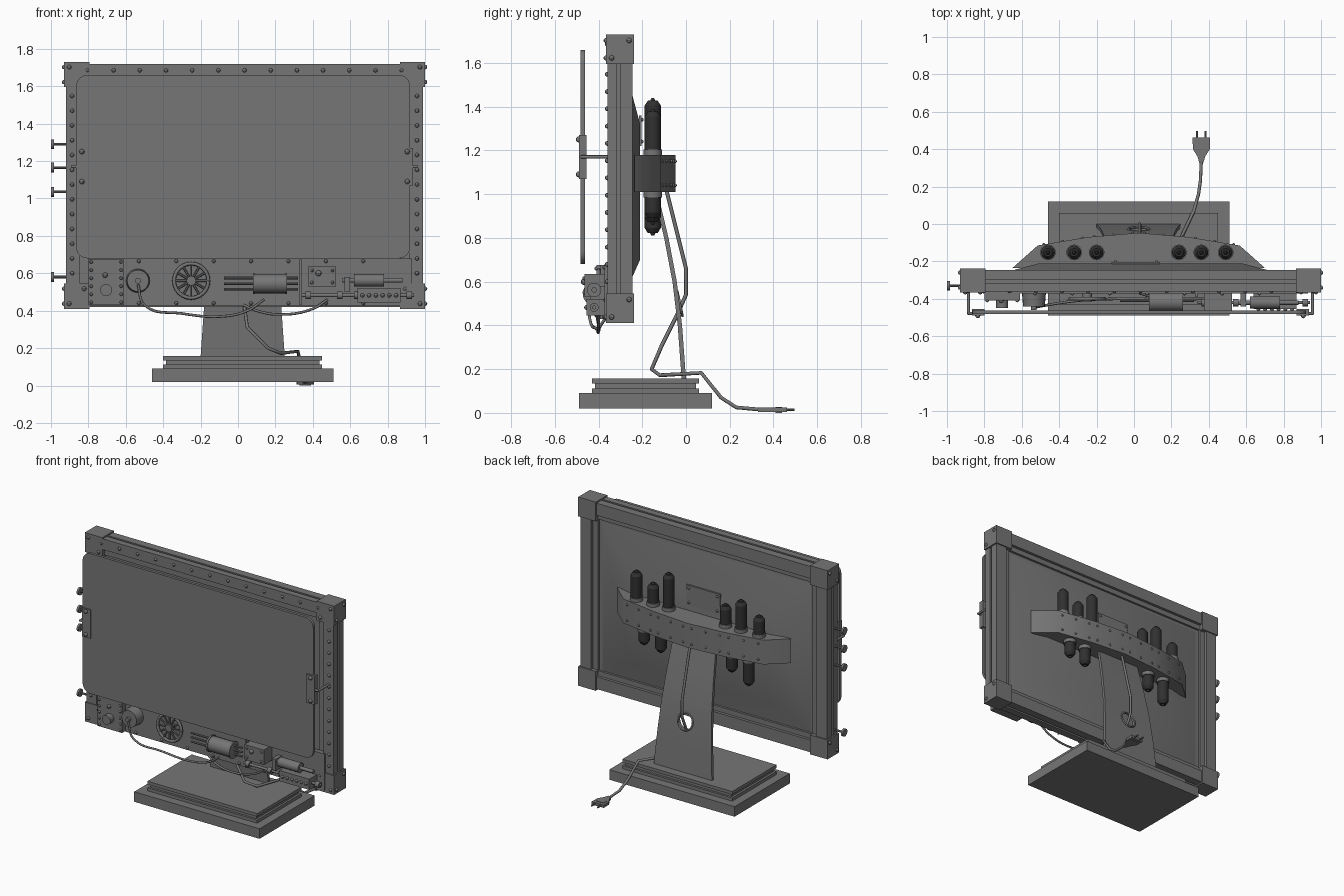
import bpy, bmesh, math
from mathutils import Vector, Matrix

if "Cube" in bpy.data.objects:
    bpy.data.objects.remove(bpy.data.objects["Cube"])


def material(name, value):
    m = bpy.data.materials.new(name)
    m.use_nodes = True
    col = (value, value, value, 1)
    m.diffuse_color = col
    m.node_tree.nodes["Principled BSDF"].inputs["Base Color"].default_value = col
    return m


GREY = material("metal grey", 0.18)
DARK = material("dark tube", 0.03)
CX, CZ, SX = 0.035, 1.07, 0.025   # frame centre x and z, stand centre x
parts = []


def finish(name, bm, mat=GREY):
    bmesh.ops.recalc_face_normals(bm, faces=bm.faces)
    me = bpy.data.meshes.new(name)
    bm.to_mesh(me)
    bm.free()
    me.materials.append(mat)
    ob = bpy.data.objects.new(name, me)
    bpy.context.collection.objects.link(ob)
    parts.append(ob)
    return ob


def box(bm, x, y, z):
    size = [b - a for a, b in (x, y, z)]
    mid = [(a + b) / 2 for a, b in (x, y, z)]
    return bmesh.ops.create_cube(bm, size=1, matrix=Matrix.Translation(mid) @ Matrix.Diagonal((*size, 1)))["verts"]


def cyl(bm, a, b, r, r2=None, segs=20):
    a, b = Vector(a), Vector(b)
    rot = (b - a).to_track_quat('Z', 'Y').to_matrix().to_4x4()
    bmesh.ops.create_cone(bm, cap_ends=True, segments=segs, radius1=r, radius2=r if r2 is None else r2,
                          depth=(b - a).length, matrix=Matrix.Translation((a + b) / 2) @ rot)


def dome(bm, p, r=0.012):
    bmesh.ops.create_uvsphere(bm, u_segments=8, v_segments=6, radius=r, matrix=Matrix.Translation(p))


def prism(bm, pts, push):
    f = bm.faces.new([bm.verts.new(p) for p in pts])
    new = bmesh.ops.extrude_face_region(bm, geom=[f])["geom"]
    bmesh.ops.translate(bm, vec=push, verts=[v for v in new if isinstance(v, bmesh.types.BMVert)])


def frame(bm, outx, inx, outz, inz, y):
    for s in (-1, 1):
        box(bm, sorted((CX + s * inx, CX + s * outx)), y, (CZ - outz, CZ + outz))
        box(bm, (CX - inx, CX + inx), y, sorted((CZ + s * inz, CZ + s * outz)))


def tube(name, pts, r, smooth=True):
    cu = bpy.data.curves.new(name, 'CURVE')
    cu.dimensions = '3D'
    cu.bevel_depth, cu.bevel_resolution, cu.use_fill_caps = r, 2, True
    sp = cu.splines.new('BEZIER' if smooth else 'POLY')
    knots = sp.bezier_points if smooth else sp.points
    knots.add(len(pts) - 1)
    for k, p in zip(knots, pts):
        if smooth:
            k.co = p
            k.handle_left_type = k.handle_right_type = 'AUTO'
        else:
            k.co = (*p, 1)
    cu.resolution_u = 6
    cu.materials.append(GREY)
    bpy.context.collection.objects.link(bpy.data.objects.new(name, cu))


# Stepped base
bm = bmesh.new()
for hx, hy, z in ((0.485, 0.305, (0.02, 0.09)), (0.425, 0.245, (0.09, 0.112)),
                  (0.41, 0.23, (0.112, 0.135)), (0.425, 0.245, (0.135, 0.157))):
    box(bm, (SX - hx, SX + hx), (-0.185 - hy, -0.185 + hy), z)
finish("base", bm)

# Leaning, tapered stand plate with a round cable hole
bm = bmesh.new()
side = [(0, 0.155), (-0.018, 0.4), (-0.042, 0.6), (-0.08, 0.8), (-0.135, 1.03)]
prism(bm, [(-1, y, z) for y, z in side] + [(-1, y - 0.02, z) for y, z in reversed(side)], (2, 0, 0))
for v in bm.verts:
    v.co.x = SX + v.co.x * (0.225 - 0.07 * (v.co.z - 0.155))
stand = finish("stand", bm)
bm = bmesh.new()
cyl(bm, (SX, -0.2, 0.5), (SX, 0.2, 0.5), 0.055, segs=28)
cutter = finish("hole_cutter", bm)
parts.remove(cutter)
cutter.hide_render = True
mod = stand.modifiers.new("hole", 'BOOLEAN')
mod.operation, mod.object = 'DIFFERENCE', cutter
bpy.context.view_layer.objects.active = stand
bpy.ops.object.modifier_apply(modifier="hole")
bpy.data.objects.remove(cutter)
ring = [(SX + 0.057 * math.cos(a), -0.04 + 0.012 * (1 - math.sin(a)), 0.5 + 0.057 * math.sin(a))
        for a in [i * math.tau / 24 for i in range(25)]]
tube("hole_rim", ring, 0.006, False)

# Frame rails, corner blocks and inner board
bm = bmesh.new()
frame(bm, 0.955, 0.88, 0.65, 0.575, (-0.36, -0.315))
frame(bm, 0.955, 0.87, 0.65, 0.565, (-0.3, -0.245))
frame(bm, 0.93, 0.83, 0.63, 0.53, (-0.34, -0.265))
finish("frame_rails", bm)
bm = bmesh.new()
for sx in (-1, 1):
    for sz in (-1, 1):
        x, z = CX + sx * 0.8975, CZ + sz * 0.5925
        box(bm, (x - 0.0675, x + 0.0675), (-0.365, -0.237), (z - 0.0675, z + 0.0675))
        for d in (-0.04, 0.04):
            dome(bm, (x + d, -0.365, z + d * sx * sz))
            dome(bm, (CX + sx * 0.965, -0.3 + d, z + d))
finish("corner_blocks", bm)
bm = bmesh.new()
box(bm, (CX - 0.89, CX + 0.89), (-0.33, -0.28), (CZ - 0.59, CZ + 0.59))
finish("inner_board", bm)

# Bulged rear panel with a small screwed plate
bm = bmesh.new()
for v in box(bm, (-0.81, 0.88), (-0.29, -0.21), (0.52, 1.62)):
    if v.co.y > -0.25:
        v.co.x = CX + (v.co.x - CX) * 0.64
        v.co.z = 0.7 if v.co.z < 1 else 1.32
finish("rear_panel", bm)
bm = bmesh.new()
box(bm, (-0.12, 0.14), (-0.215, -0.203), (1.22, 1.36))
for x in (-0.1, 0.12):
    for z in (1.24, 1.34):
        dome(bm, (x, -0.203, z), 0.009)
finish("rear_plate", bm)

# Curved rear bar that carries the tubes
curve = [(0.54, -0.115), (0.27, -0.07), (0, -0.047), (-0.27, -0.07), (-0.54, -0.115)]
bm = bmesh.new()
prism(bm, [(x + SX, y, 1.01) for x, y in [(0.675, -0.235)] + curve + [(-0.675, -0.235)]], (0, 0, 0.17))
for (x, y), (x2, y2) in zip(curve, curve[1:]):
    for t in (0.12, 0.5, 0.88):
        for z in (1.04, 1.15):
            dome(bm, (SX + x + (x2 - x) * t, y + (y2 - y) * t, z), 0.008)
finish("tube_bar", bm)

# Dark glass tubes with collars
tubes, collars = bmesh.new(), bmesh.new()
TOPS = {0.49: 1.39, 0.36: 1.34, 0.24: 1.44, -0.2: 1.34, -0.32: 1.4, -0.46: 1.33}
LOWS = {0.43: 0.88, 0.3: 0.86, -0.25: 0.87, -0.38: 0.81}
for table, root, d in ((TOPS, 1.18, 1), (LOWS, 1.01, -1)):
    for x, tip in table.items():
        at = lambda z: (x, -0.152, z)
        cyl(collars, at(root - d * 0.01), at(root + d * 0.025), 0.042)
        cyl(tubes, at(root), at(tip - d * 0.035), 0.037)
        cyl(tubes, at(tip - d * 0.035), at(tip - d * 0.012), 0.037, 0.022)
        cyl(tubes, at(tip - d * 0.012), at(tip), 0.012, 0.006)
finish("glass_tubes", tubes, DARK)
finish("tube_collars", collars)

# Front plate with rounded corners
bm = bmesh.new()
box(bm, (-0.865, 0.92), (-0.482, -0.462), (0.68, 1.66))
edges = [e for e in bm.edges if abs(e.verts[0].co.y - e.verts[1].co.y) > 0.01]
bmesh.ops.bevel(bm, geom=edges, offset=0.06, segments=6, profile=0.5, affect='EDGES')
finish("front_plate", bm)

# Side brackets holding the front plate
bm = bmesh.new()
for s in (-1, 1):
    px = lambda d: CX + 0.0 + s * d
    box(bm, sorted((px(0.835), px(0.9))), (-0.49, -0.455), (1.07, 1.27))
    cyl(bm, (px(0.885), -0.478, 1.17), (px(0.925), -0.478, 1.17), 0.008)
    cyl(bm, (px(0.92), -0.48, 1.17), (px(0.92), -0.35, 1.17), 0.008)
    for z in (1.09, 1.25):
        dome(bm, (px(0.87), -0.49, z), 0.014)
finish("plate_brackets", bm)

# Screws along the frame
bm = bmesh.new()
for i in range(13):
    dome(bm, (CX - 0.84 + i * 0.14, -0.36, 1.685), 0.011)
    for s in (-1, 1):
        dome(bm, (CX + s * 0.922, -0.36, 0.6 + i * 0.079), 0.011)
finish("frame_screws", bm)

# Small valve handles on the right edge
bm = bmesh.new()
for z in (1.29, 1.165, 1.035, 0.58):
    cyl(bm, (-0.92, -0.33, z), (-0.985, -0.33, z), 0.007, segs=10)
    cyl(bm, (-0.985, -0.33, z), (-1, -0.33, z), 0.026)
finish("valve_handles", bm)

# Control strip: backing, bolted side plate and knobs
bm = bmesh.new()
box(bm, (-0.8, 0.93), (-0.372, -0.34), (0.425, 0.68))
box(bm, (-0.8, -0.61), (-0.41, -0.36), (0.43, 0.675))
box(bm, (0.33, 0.34), (-0.39, -0.36), (0.43, 0.675))
for i in range(6):
    for x in (-0.785, -0.625):
        dome(bm, (x, -0.41, 0.445 + i * 0.043), 0.009)
for i in range(7):
    for z in (0.44, 0.665):
        dome(bm, (-0.53 + i * 0.2, -0.372, z), 0.01)
finish("control_strip", bm)
bm = bmesh.new()
cyl(bm, (-0.705, -0.4, 0.51), (-0.705, -0.45, 0.51), 0.032)
cyl(bm, (-0.535, -0.36, 0.56), (-0.535, -0.44, 0.56), 0.065, 0.058)
cyl(bm, (-0.535, -0.44, 0.56), (-0.535, -0.46, 0.56), 0.015)
dome(bm, (-0.71, -0.41, 0.59), 0.014)
finish("knobs", bm)

# Spoked wheel
bm = bmesh.new()
hub = Vector((-0.25, -0.4, 0.56))
cyl(bm, hub + Vector((0, 0.03, 0)), hub - Vector((0, 0.015, 0)), 0.025)
rim = [hub + Vector((math.cos(a), 0, math.sin(a))) * 0.092 for a in [i * math.tau / 24 for i in range(25)]]
for p in rim[::2]:
    cyl(bm, hub, p, 0.006, segs=6)
finish("wheel_spokes", bm)
tube("wheel_rim", rim, 0.01, False)

# Cylinders, pipes, gearbox and piston
bm = bmesh.new()
cyl(bm, (0.08, -0.415, 0.545), (0.26, -0.415, 0.545), 0.052)
for x in (0.08, 0.25):
    cyl(bm, (x, -0.415, 0.545), (x + 0.012, -0.415, 0.545), 0.057)
for z in (0.515, 0.545, 0.575):
    cyl(bm, (-0.075, -0.41, z), (0.32, -0.41, z), 0.007, segs=10)
cyl(bm, (0.62, -0.42, 0.562), (0.78, -0.42, 0.562), 0.033)
cyl(bm, (0.56, -0.42, 0.562), (0.88, -0.42, 0.562), 0.012)
box(bm, (0.57, 0.6), (-0.44, -0.36), (0.5, 0.58))
cyl(bm, (0.34, -0.42, 0.482), (0.94, -0.42, 0.482), 0.009)
box(bm, (0.64, 0.87), (-0.455, -0.36), (0.445, 0.52))
for i in range(6):
    dome(bm, (0.665 + i * 0.036, -0.455, 0.482), 0.011)
for x in (0.36, 0.53, 0.62, 0.9):
    cyl(bm, (x, -0.42, 0.482), (x + 0.03, -0.42, 0.482), 0.02)
finish("pipes_and_cylinders", bm)
bm = bmesh.new()
box(bm, (0.375, 0.525), (-0.465, -0.36), (0.53, 0.635))
for x in (0.395, 0.505):
    for z in (0.55, 0.615):
        dome(bm, (x, -0.465, z), 0.009)
dome(bm, (0.43, -0.465, 0.6), 0.016)
finish("gearbox", bm)

# Hanging wires
tube("left_wire", [(-0.535, -0.45, 0.54), (-0.5, -0.44, 0.43), (-0.3, -0.41, 0.385), (-0.08, -0.4, 0.37),
                   (0.05, -0.4, 0.4), (0.14, -0.41, 0.46)], 0.007)
tube("right_wire", [(0.03, -0.37, 0.43), (0.1, -0.39, 0.4), (0.22, -0.4, 0.38), (0.4, -0.4, 0.41),
                    (0.48, -0.4, 0.46)], 0.007)

# Mains cable through the stand hole, ending in a plug
tube("mains_cable", [(0.03, -0.09, 1.02), (0.03, 0, 0.66), (0.03, 0, 0.54), (0.03, -0.04, 0.45),
                     (0.05, -0.11, 0.31), (0.16, -0.157, 0.2), (0.23, -0.12, 0.172), (0.32, 0.07, 0.183),
                     (0.345, 0.16, 0.07), (0.355, 0.23, 0.025), (0.36, 0.34, 0.015)], 0.009, False)
bm = bmesh.new()
outline = [(0.012, 0.33), (0.02, 0.36), (0.045, 0.4), (0.047, 0.462)]
prism(bm, [(0.36 + x, y, 0.005) for x, y in outline] + [(0.36 - x, y, 0.005) for x, y in reversed(outline)],
      (0, 0, 0.02))
for x in (0.337, 0.383):
    cyl(bm, (x, 0.46, 0.015), (x, 0.497, 0.015), 0.006, segs=10)
box(bm, (0.33, 0.39), (0.41, 0.44), (0, 0.028))
finish("plug", bm)

# Smooth round parts, keep edges sharp
bpy.ops.object.select_all(action='DESELECT')
for ob in parts:
    ob.select_set(True)
bpy.context.view_layer.objects.active = parts[0]
bpy.ops.object.shade_smooth_by_angle(angle=math.radians(35))
